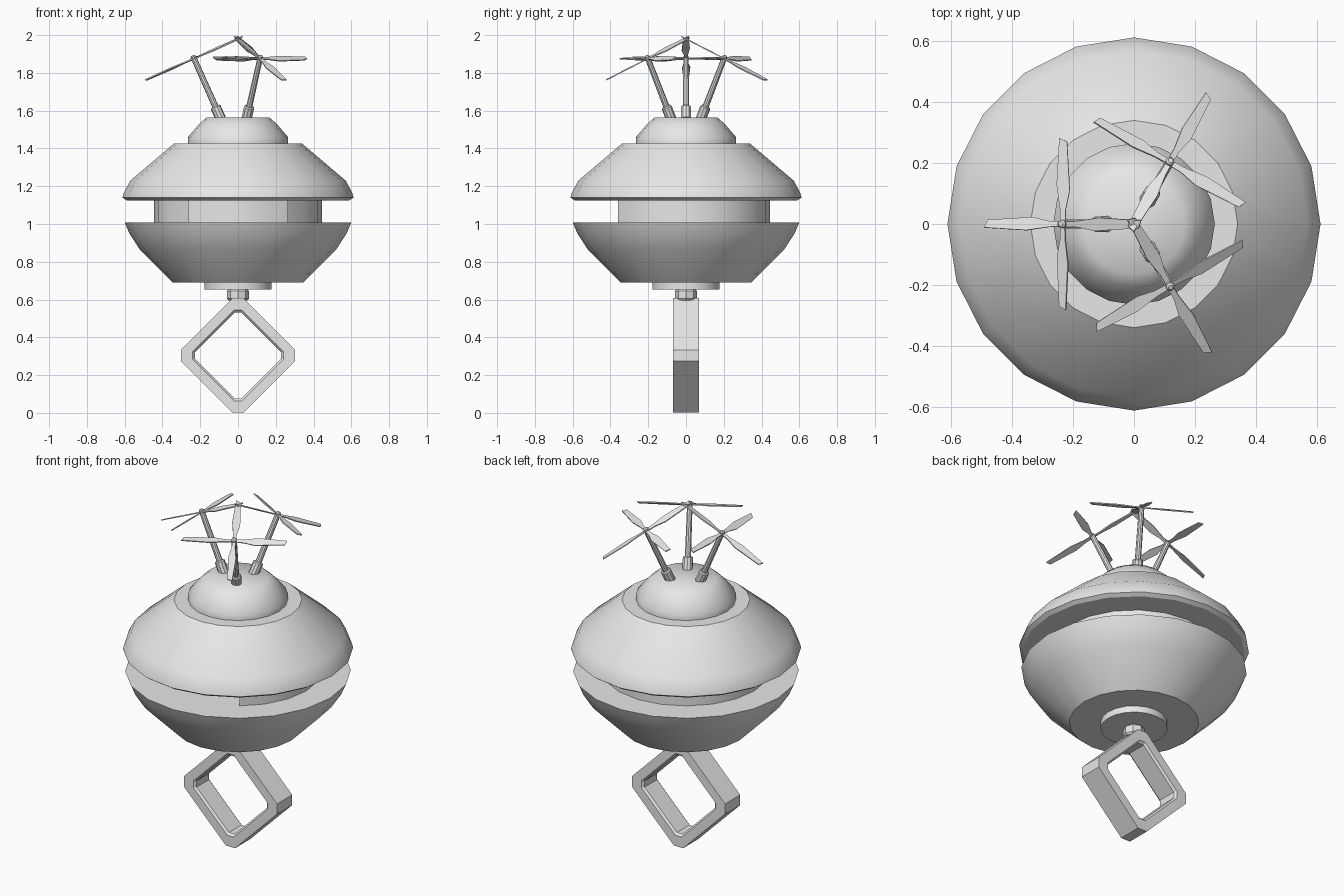
import bpy, bmesh, math
from math import sin, cos, pi, radians
from mathutils import Matrix, Vector

cube = bpy.data.objects.get("Cube")
if cube:
    bpy.data.objects.remove(cube)

grey = bpy.data.materials.new("light grey")
grey.use_nodes = True
grey.diffuse_color = (0.8, 0.8, 0.8, 1)
grey.node_tree.nodes["Principled BSDF"].inputs["Base Color"].default_value = (0.8, 0.8, 0.8, 1)


def finish(name, bm, angle=30, matrix=None):
    """Turn a bmesh into a named, coloured, smooth-by-angle object."""
    bmesh.ops.recalc_face_normals(bm, faces=bm.faces)
    mesh = bpy.data.meshes.new(name)
    bm.to_mesh(mesh)
    bm.free()
    mesh.materials.append(grey)
    obj = bpy.data.objects.new(name, mesh)
    bpy.context.collection.objects.link(obj)
    if matrix:
        obj.matrix_world = matrix
    bpy.ops.object.select_all(action='DESELECT')
    obj.select_set(True)
    bpy.context.view_layer.objects.active = obj
    bpy.ops.object.shade_smooth_by_angle(angle=radians(angle))
    return obj


def bridge(bm, a, b):
    n = len(a)
    for i in range(n):
        j = (i + 1) % n
        bm.faces.new((a[i], a[j], b[j], b[i]))


def lathe(name, profile, sides=20, angle=30, matrix=None):
    """Revolve (radius, z) points around z and cap both ends."""
    bm = bmesh.new()
    rings = [[bm.verts.new((r * cos(2 * pi * i / sides), r * sin(2 * pi * i / sides), z))
              for i in range(sides)] for r, z in profile]
    for a, b in zip(rings, rings[1:]):
        bridge(bm, a, b)
    bm.faces.new(rings[0])
    bm.faces.new(rings[-1])
    return finish(name, bm, angle, matrix)


# Body shells
lathe("lower_hull", [(0.345, 0.69), (0.52, 0.865), (0.575, 0.95), (0.60, 1.008)])
lathe("upper_hull", [(0.59, 1.125), (0.612, 1.14), (0.605, 1.165), (0.57, 1.23), (0.34, 1.425)])
lathe("top_dome", [(0.265, 1.42), (0.265, 1.46), (0.205, 1.53), (0.165, 1.565)], angle=60)

# Core between the hulls, with a recessed window at the front
outline = []
for i in range(2, 19):
    a = -pi / 2 + i * pi / 10
    outline.append((0.444 * cos(a), 0.444 * sin(a)))
for i in range(-2, 3):
    a = -pi / 2 + i * pi / 10
    outline.append((0.444 * cos(a), 0.444 * sin(a) + 0.15))
bm = bmesh.new()
low = [bm.verts.new((x, y, 1.0)) for x, y in outline]
high = [bm.verts.new((x, y, 1.13)) for x, y in outline]
bridge(bm, low, high)
bm.faces.new(low)
bm.faces.new(high)
finish("core", bm)

# Base plate and hanger nut
lathe("base_plate", [(0.178, 0.652), (0.178, 0.70)])
lathe("hanger_nut", [(0.05, 0.595), (0.058, 0.605), (0.058, 0.645), (0.05, 0.655)], sides=8)


# Hanging diamond frame
def diamond(reach, cut):
    """Diamond with clipped corners, as (x, z) points."""
    pts = []
    for k in range(4):
        c, s = round(cos(k * pi / 2)), round(sin(k * pi / 2))
        for t in (-cut, cut):
            pts.append((reach * c - t * s, reach * s + t * c))
    return pts


bm = bmesh.new()
loops = []
for reach, cut, y in ((0.303, 0.03, -0.07), (0.303, 0.03, 0.07), (0.24, 0.02, 0.07),
                      (0.228, 0.018, 0.058), (0.228, 0.018, -0.058), (0.24, 0.02, -0.07)):
    loops.append([bm.verts.new((x, y, z + 0.304)) for x, z in diamond(reach, cut)])
for k in range(6):
    bridge(bm, loops[k], loops[(k + 1) % 6])
finish("diamond_frame", bm)

# Three tilted masts, each with a four-bladed rotor
BLADE = [(0.0, -0.009), (0.05, -0.010), (0.11, -0.023), (0.27, -0.014), (0.282, 0.012),
         (0.13, 0.021), (0.05, 0.010), (0.0, 0.009)]
hub = Matrix.Translation((0.233, 0, 1.876)) @ Matrix.Rotation(radians(24), 4, 'Y')
for n, side in enumerate(("right", "front_left", "back_left")):
    place = Matrix.Rotation(pi + n * 2 * pi / 3, 4, 'Z') @ hub
    lathe(side + "_mast_collar", [(0.028, -0.35), (0.028, -0.283), (0.023, -0.277)],
          sides=10, matrix=place)
    lathe(side + "_mast", [(0.017, -0.32), (0.015, 0.0)], sides=10, matrix=place)
    lathe(side + "_rotor_hub", [(0.014, -0.008), (0.014, 0.012), (0.008, 0.018)],
          sides=10, matrix=place)
    bm = bmesh.new()
    for q in range(4):
        turn = Matrix.Rotation(q * pi / 2, 4, 'Z') @ Matrix.Rotation(radians(12), 4, 'X')
        under = [bm.verts.new(turn @ Vector((x, y, -0.003))) for x, y in BLADE]
        over = [bm.verts.new(turn @ Vector((x, y, 0.003))) for x, y in BLADE]
        bridge(bm, under, over)
        bm.faces.new(under)
        bm.faces.new(over)
    finish(side + "_rotor_blades", bm, 20, place)
